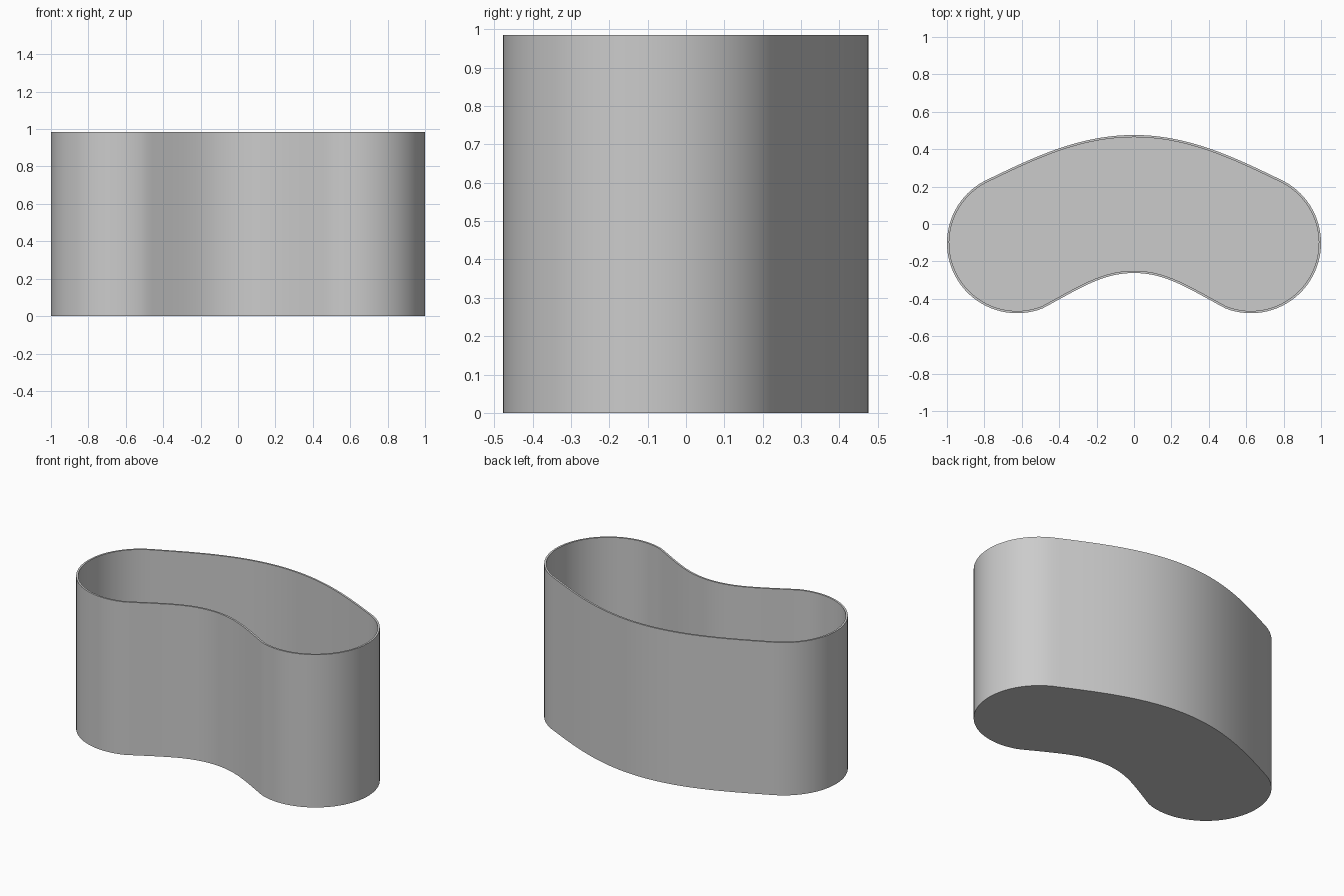
import bpy
import bmesh
from math import cos, sin, radians
from mathutils import Vector
from mathutils.geometry import interpolate_bezier

if "Cube" in bpy.data.objects:
    bpy.data.objects.remove(bpy.data.objects["Cube"])

HEIGHT, WALL, FLOOR = 0.985, 0.012, 0.012
LOBE, RADIUS = Vector((0.625, -0.102)), 0.375
START, END = -111.2, 62.2      # lobe arc, in degrees


def on_lobe(degrees):
    a = radians(degrees)
    return LOBE + RADIUS * Vector((cos(a), sin(a)))


def half_outline():
    """Left half of the kidney outline, from front middle to back middle."""
    front = interpolate_bezier(Vector((0, -0.262)), Vector((0.17, -0.262)),
                               Vector((0.29, -0.345)), on_lobe(START), 20)
    arc = [on_lobe(START + (END - START) * i / 40) for i in range(1, 40)]
    back = interpolate_bezier(on_lobe(END), Vector((0.55, 0.35)),
                              Vector((0.3, 0.476)), Vector((0, 0.476)), 24)
    return [Vector(p[:2]) for p in front + arc + back]


def inset(loop, distance):
    """Move a counter-clockwise loop inwards by an even distance."""
    result = []
    for i, p in enumerate(loop):
        along = (loop[(i + 1) % len(loop)] - loop[i - 1]).normalized()
        result.append(p + distance * Vector((-along.y, along.x)))
    return result


half = half_outline()
outer = half + [Vector((-p.x, p.y)) for p in reversed(half[1:-1])]
inner = inset(outer, WALL)

# Planter shell: underside, outer wall, rim, inner wall, inside floor
bm = bmesh.new()
rings = [[bm.verts.new((p.x, p.y, z)) for p in loop]
         for loop, z in ((outer, 0), (outer, HEIGHT), (inner, HEIGHT), (inner, FLOOR))]
for low, high in zip(rings, rings[1:]):
    for i in range(len(low)):
        j = (i + 1) % len(low)
        bm.faces.new((low[i], low[j], high[j], high[i]))
bm.faces.new(list(reversed(rings[0])))
bm.faces.new(rings[-1])
mesh = bpy.data.meshes.new("kidney_planter")
bm.to_mesh(mesh)
bm.free()

planter = bpy.data.objects.new("kidney_planter", mesh)
bpy.context.collection.objects.link(planter)

# Plain grey finish
grey = bpy.data.materials.new("light_grey")
grey.use_nodes = True
colour = (0.6, 0.6, 0.6, 1)
grey.diffuse_color = colour
grey.node_tree.nodes["Principled BSDF"].inputs["Base Color"].default_value = colour
mesh.materials.append(grey)

bpy.ops.object.select_all(action="DESELECT")
planter.select_set(True)
bpy.context.view_layer.objects.active = planter
bpy.ops.object.shade_smooth_by_angle(angle=radians(30))
